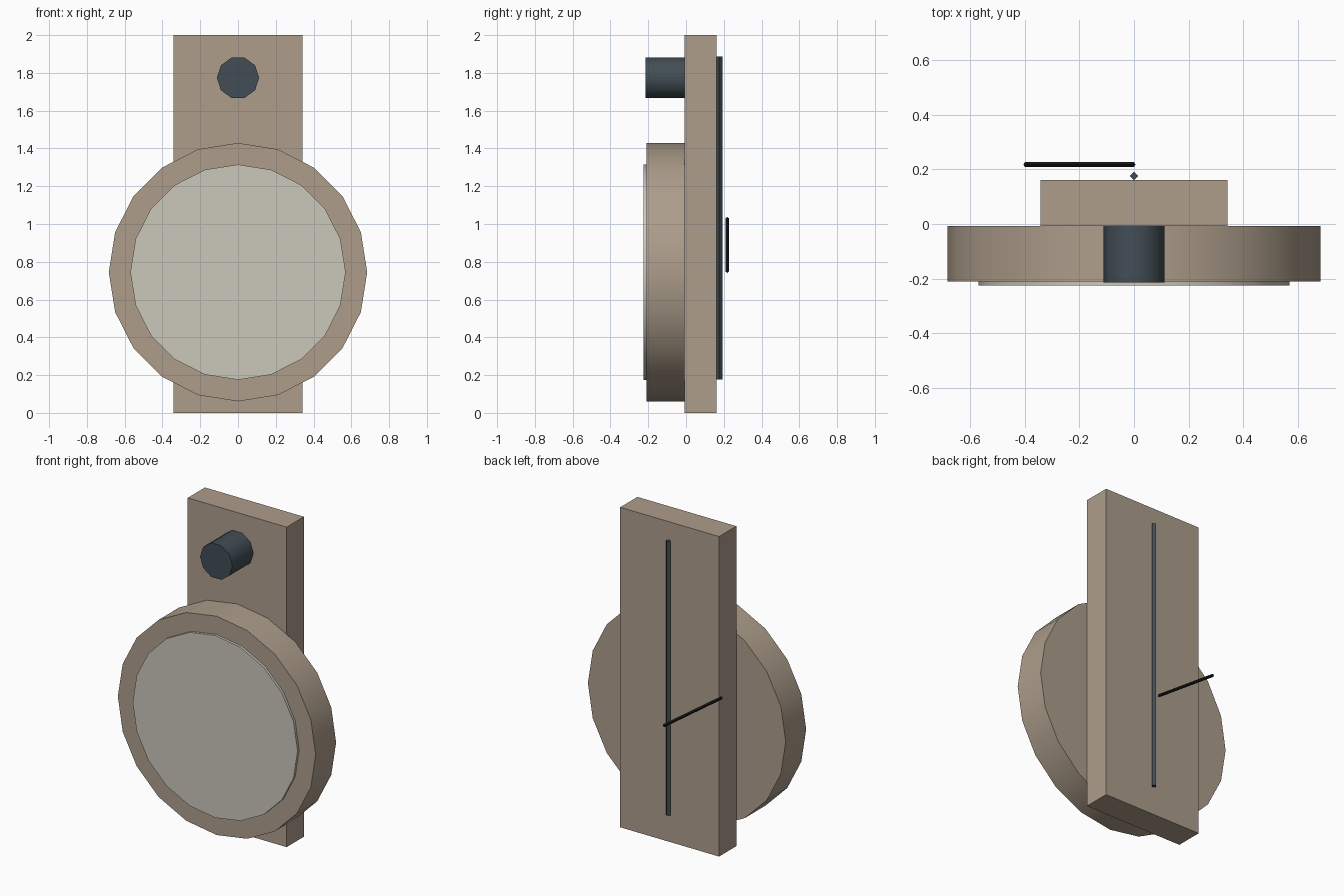
import bpy, math
from mathutils import Vector

if "Cube" in bpy.data.objects:
    bpy.data.objects.remove(bpy.data.objects["Cube"])


def material(name, rgb):
    m = bpy.data.materials.new(name)
    m.diffuse_color = (*rgb, 1)
    m.use_nodes = True
    m.node_tree.nodes["Principled BSDF"].inputs["Base Color"].default_value = m.diffuse_color
    return m


wood = material("wood", (0.42, 0.34, 0.26))
ivory = material("ivory", (0.60, 0.57, 0.50))
steel = material("dark_steel", (0.055, 0.075, 0.09))
black = material("black", (0.012, 0.012, 0.015))


def finish(name, mat, smooth=None):
    ob = bpy.context.object
    ob.name = name
    ob.data.materials.append(mat)
    bpy.ops.object.transform_apply(location=False, rotation=True, scale=True)
    if smooth:
        bpy.ops.object.shade_smooth_by_angle(angle=math.radians(smooth))
    return ob


def rod(name, a, b, radius, sides, mat, spin=0.0, smooth=None):
    """Prism from a to b; spin turns the section about its own axis."""
    a, b = Vector(a), Vector(b)
    bpy.ops.mesh.primitive_cylinder_add(vertices=sides, radius=radius, depth=(b - a).length)
    ob = bpy.context.object
    for v in ob.data.vertices:
        c, s = math.cos(spin), math.sin(spin)
        v.co.x, v.co.y = c * v.co.x - s * v.co.y, s * v.co.x + c * v.co.y
    ob.rotation_euler = (b - a).to_track_quat('Z', 'Y').to_euler()
    ob.location = (a + b) / 2
    return finish(name, mat, smooth)


# Upright case board
bpy.ops.mesh.primitive_cube_add(size=1, location=(0, 0.077, 1))
bpy.context.object.scale = (0.684, 0.17, 2)
finish("case_board", wood)

# Round rim and dial on the front
ZC = 0.745
rod("dial_rim", (0, -0.008, ZC), (0, -0.21, ZC), 0.684, 20, wood, smooth=40)
rod("dial_face", (0, -0.19, ZC), (0, -0.226, ZC), 0.57, 20, ivory, smooth=40)

# Ten-sided knob with corners left and right
rod("knob", (0, -0.008, 1.774), (0, -0.215, 1.774), 0.112, 10, steel,
    spin=math.pi / 2, smooth=40)

# Thin four-sided hands behind the board
rod("long_hand", (0, 0.176, 0.176), (0, 0.176, 1.888), 0.016, 4, steel)
rod("short_hand", (0, 0.218, ZC + 0.003), (-0.4, 0.218, 1.03), 0.009, 4, black)
